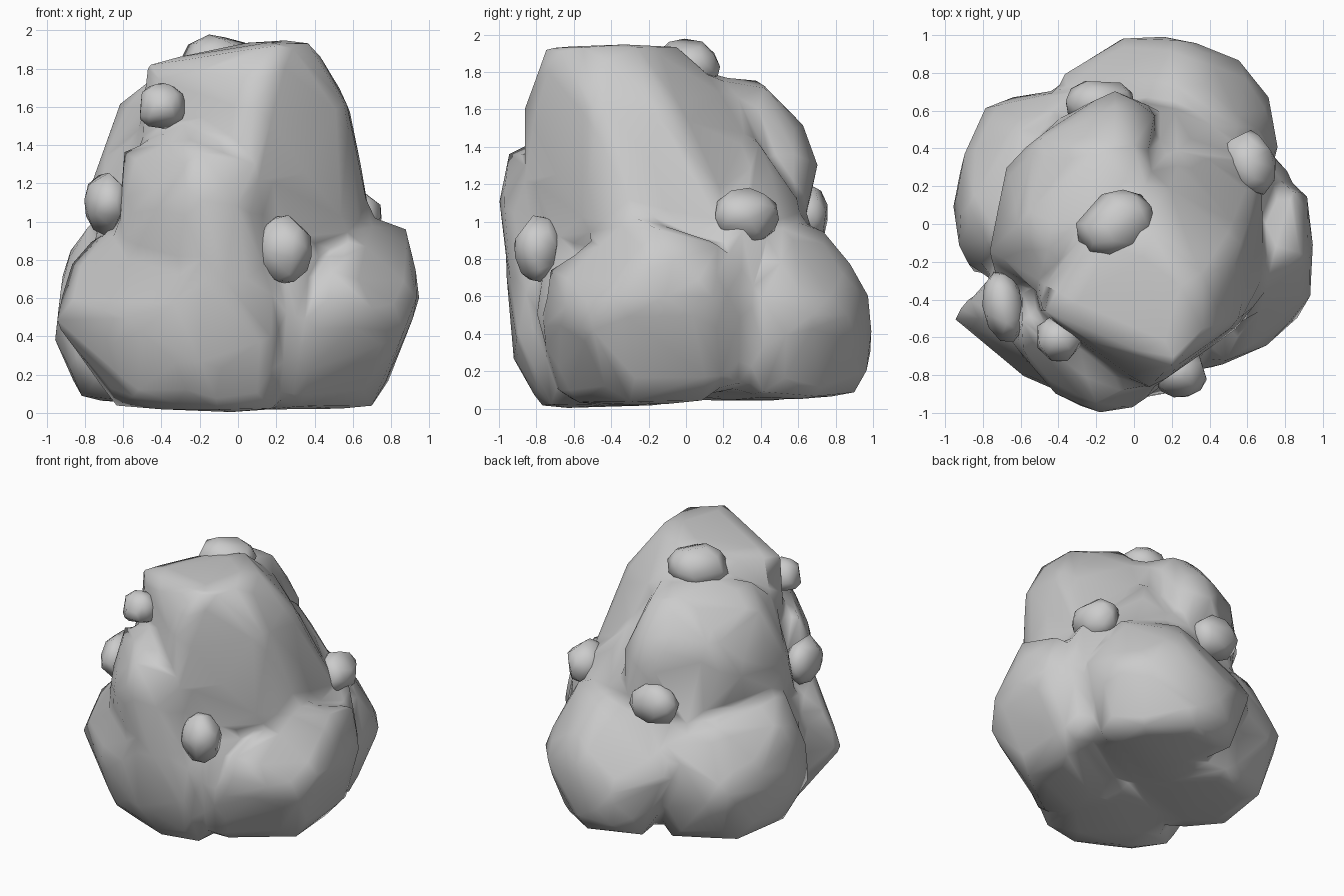
import bpy, bmesh, math, random
from mathutils import Vector, Matrix

if "Cube" in bpy.data.objects:
    bpy.data.objects.remove(bpy.data.objects["Cube"])

random.seed(4)


def select(obs):
    bpy.ops.object.select_all(action='DESELECT')
    for o in obs:
        o.select_set(True)
    bpy.context.view_layer.objects.active = obs[0]


def to_object(name, bm):
    mesh = bpy.data.meshes.new(name)
    bm.to_mesh(mesh)
    bm.free()
    ob = bpy.data.objects.new(name, mesh)
    bpy.context.collection.objects.link(ob)
    return ob


def boulder(name, points):
    """Convex rock stretched over a few corner points."""
    bm = bmesh.new()
    for p in points:
        bm.verts.new(p)
    res = bmesh.ops.convex_hull(bm, input=bm.verts)
    junk = {e for e in res['geom_interior'] + res['geom_unused']
            if isinstance(e, bmesh.types.BMVert)}
    bmesh.ops.delete(bm, geom=list(junk), context='VERTS')
    bmesh.ops.recalc_face_normals(bm, faces=bm.faces)
    return to_object(name, bm)


def pebble(name, centre, size, turn=0):
    """Small chipped stone set into the surface."""
    bm = bmesh.new()
    bmesh.ops.create_icosphere(bm, subdivisions=2, radius=1.02)
    bm.transform(Matrix.Rotation(random.uniform(0, 6), 4, (.3, .5, .8)))
    bmesh.ops.delete(bm, geom=random.sample(list(bm.verts), 10), context='VERTS')
    place = (Matrix.Translation(Vector(centre)) @ Matrix.Rotation(math.radians(turn), 4, 'Z')
             @ Matrix.Diagonal((*size, 1)))
    points = [place @ v.co for v in bm.verts]
    bm.free()
    select([boulder(name, points)])
    bpy.ops.object.shade_smooth_by_angle(angle=math.radians(65))


def bake(ob, kind, **settings):
    """Add one modifier and apply it."""
    select([ob])
    mod = ob.modifiers.new(kind.lower(), kind)
    for key, value in settings.items():
        setattr(mod, key, value)
    bpy.ops.object.modifier_apply(modifier=mod.name)


# Upper rocks
rocks = [boulder("tall_rock", [
    (-.48, -.46, 1.82), (.2, -.75, 1.93), (.37, -.55, 1.94), (.36, -.26, 1.94), (.1, -.05, 1.94),
    (-.2, 0, 1.86), (.08, -.87, 1.6), (.56, -.5, 1.62), (.57, -.1, 1.62), (-.5, -.46, 1.45),
    (.12, .26, 1.66), (.68, -.3, 1.04), (.68, .2, 1.0), (.25, .62, .95), (.1, -.86, 1.3),
    (0, -.83, .8), (-.55, -.3, .9), (.58, -.52, .95), (.5, .3, .7)])]
rocks.append(boulder("rear_shoulder_rock", [
    (-.45, -.15, 1.75), (-.2, .38, 1.76), (.06, .2, 1.76), (.0, .42, 1.72), (-.62, 0, 1.62),
    (-.1, .63, 1.52), (-.5, .45, 1.5), (-.77, -.15, 1.2), (-.68, .3, 1.25), (-.1, .71, 1.3),
    (.12, .58, 1.35), (-.74, -.27, .9), (-.4, .55, .9), (.1, .62, .95), (-.5, -.35, 1.55)]))
rocks.append(boulder("front_shoulder_rock", [
    (-.6, -.5, 1.38), (-.3, -.68, 1.5), (-.2, -.95, 1.37), (-.2, -1, 1.12), (-.42, -.9, 1.08),
    (-.6, -.65, 1.1), (0, -.97, 1.1), (.1, -.85, 1.3), (-.15, -.94, .6), (-.6, -.68, .9),
    (0, -.4, 1.2), (-.6, -.3, 1.0), (.15, -.86, .7)]))

# Base rocks
rocks.append(boulder("front_left_base_rock", [
    (-.97, -.49, .48), (-.88, -.4, .77), (-.6, -.62, 1.0), (-.57, -.82, .5), (-.2, -.96, .72),
    (-.2, -.92, .25), (-.64, -.4, .03), (-.55, -.68, .08), (-.1, -.77, .01), (-.77, -.3, .9),
    (.18, -.9, .4), (.2, -.72, .02), (.2, -.83, .75), (.1, 0, .03), (.1, 0, .9)]))
rocks.append(boulder("right_base_rock", [
    (.95, -.1, .6), (.94, -.38, .6), (.88, -.15, .97), (.84, .2, .88), (.92, .15, .6),
    (.7, -.65, .55), (.48, -.73, .75), (.68, -.3, 1.03), (.87, -.5, .42), (.36, -.78, .42),
    (.7, -.3, .03), (.68, .1, .04), (.3, -.6, .03), (.78, .2, .17), (0, -.3, .03), (0, .2, .5)]))
rocks.append(boulder("back_base_rock", [
    (-.05, .99, .45), (.23, .98, .6), (.23, .97, .2), (.56, .87, .5), (.72, .67, .5),
    (.77, .38, .6), (.3, .88, .78), (.2, .72, .97), (.55, .5, .98), (-.4, .78, .6),
    (-.05, .96, .2), (.5, .7, .06), (.2, .9, .08), (-.2, .8, .1), (.65, .4, .08),
    (-.2, .6, .9), (0, .1, .05)]))
rocks.append(boulder("left_base_rock", [
    (-.79, .62, .5), (-.65, .67, .4), (-.9, .38, .6), (-.96, .1, .38), (-.93, -.12, .65),
    (-.88, .1, .85), (-.77, -.1, 1), (-.6, .5, .92), (-.3, .7, .8), (-.82, 0, .08),
    (-.75, .45, .08), (-.3, .62, .05), (-.85, -.27, .3), (-.3, .7, .3), (-.6, -.2, .06),
    (0, .2, .05), (0, .2, .9)]))

# Core that fills the grooves between the rocks
rocks.append(boulder("core_rock", [
    (.3, -.81, .5), (.3, -.69, .08), (.3, -.76, .85), (.83, .28, .62), (.73, .28, .12),
    (.74, .3, .95), (-.82, -.25, .45), (-.75, -.25, .9), (-.4, .7, .5), (-.4, .6, .08),
    (.22, .38, 1.45), (.2, .62, 1.1), (-.45, -.3, 1.6), (-.6, -.2, .06)]))

# Fuse the rocks into one mass, then soften only the valleys:
# a smoothed copy fills the grooves while the originals keep the corners
select(rocks)
bpy.ops.object.join()
body = bpy.context.view_layer.objects.active
body.name = "rock_mass"
bake(body, 'REMESH', mode='VOXEL', voxel_size=.025)
filler = body.copy()
filler.data = body.data.copy()
bpy.context.collection.objects.link(filler)
bake(filler, 'SMOOTH', factor=.5, iterations=65)
bake(filler, 'DISPLACE', strength=.01, mid_level=0)
select([body, filler])
bpy.ops.object.join()
bake(body, 'REMESH', mode='VOXEL', voxel_size=.022)
bake(body, 'SMOOTH', factor=.5, iterations=3)
bake(body, 'DECIMATE', ratio=900 / (2 * len(body.data.polygons)))
select([body])
bpy.ops.object.shade_smooth_by_angle(angle=math.radians(80))

# Small stones embedded around the pile
for name, centre, size, turn in [
        ("top_pebble", (-.1, 0, 1.82), (.215, .17, .16), 25),
        ("back_pebble", (-.18, .64, 1.04), (.185, .13, .16), 0),
        ("front_pebble", (.245, -.79, .855), (.145, .13, .18), 0),
        ("right_pebble", (.61, .32, 1.03), (.14, .18, .15), 15),
        ("upper_left_pebble", (-.4, -.61, 1.6), (.13, .12, .125), -15),
        ("left_pebble", (-.69, -.44, 1.1), (.11, .19, .17), 10)]:
    pebble(name, centre, size, turn)
